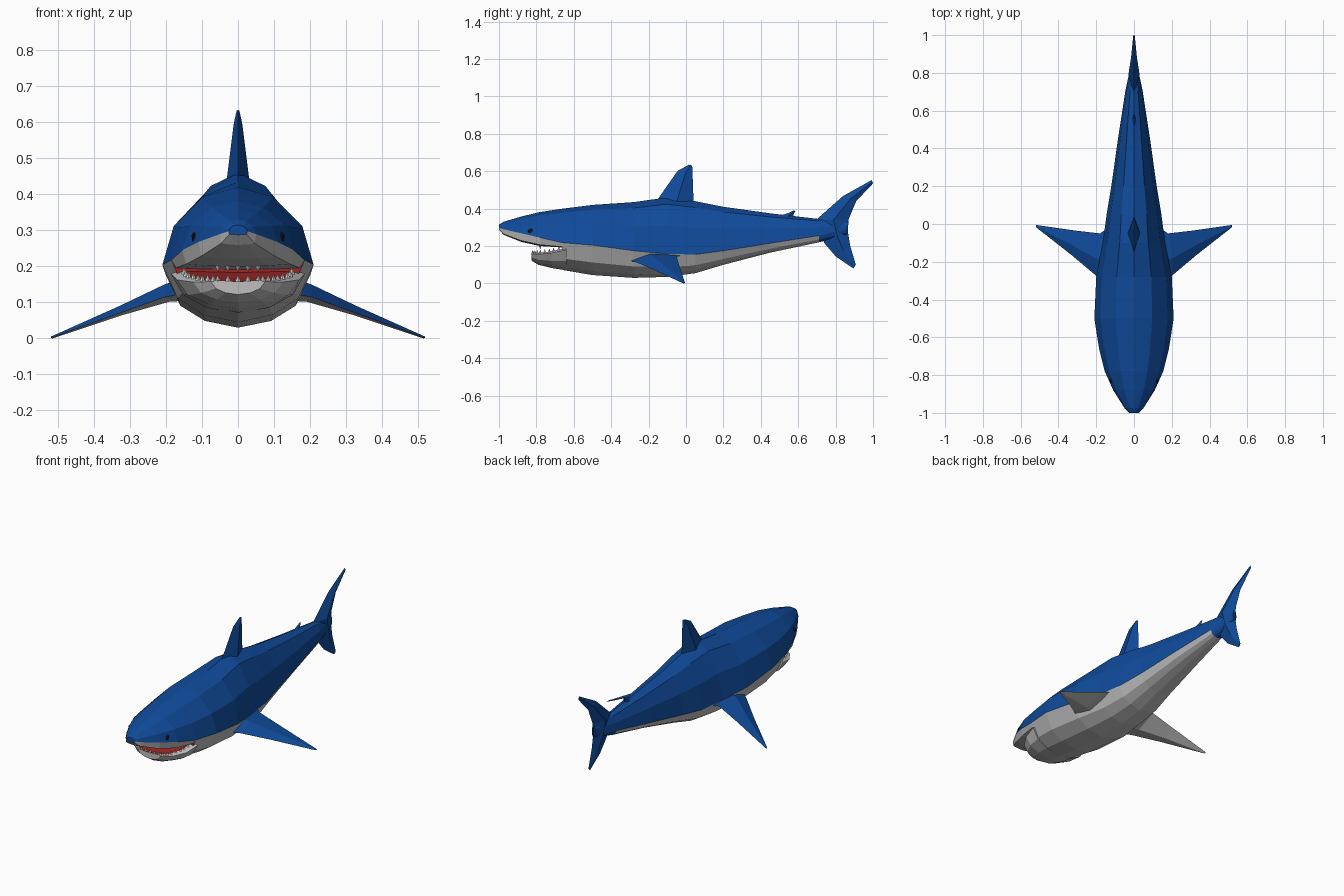
import bpy, bmesh, math
from mathutils import Vector, Matrix

if "Cube" in bpy.data.objects:
    bpy.data.objects.remove(bpy.data.objects["Cube"])


def material(name, rgb):
    m = bpy.data.materials.new(name)
    m.diffuse_color = (*rgb, 1)
    m.use_nodes = True
    m.node_tree.nodes["Principled BSDF"].inputs["Base Color"].default_value = m.diffuse_color
    return m


BLUE = material("deep_blue", (0.005, 0.07, 0.33))
GREY = material("belly_grey", (0.52, 0.52, 0.52))
RED = material("mouth_red", (0.35, 0.02, 0.02))
WHITE = material("tooth_white", (0.85, 0.85, 0.82))
BLACK = material("eye_black", (0.008, 0.008, 0.012))


def finish(name, bm, mats, mirror=False):
    bmesh.ops.recalc_face_normals(bm, faces=bm.faces)
    mesh = bpy.data.meshes.new(name)
    bm.to_mesh(mesh)
    bm.free()
    for m in mats:
        mesh.materials.append(m)
    ob = bpy.data.objects.new(name, mesh)
    bpy.context.collection.objects.link(ob)
    if mirror:
        ob.modifiers.new("mirror", "MIRROR")
    return ob


def loft(name, rings, mats, rule=lambda i, k: 0, caps=(0, 0), mirror=False):
    """Skin closed rings; rule(i, k) picks the material of side k in span i."""
    bm = bmesh.new()
    vs = [[bm.verts.new(p) for p in r] for r in rings]
    n = len(rings[0])
    for i in range(len(vs) - 1):
        for k in range(n):
            j = (k + 1) % n
            f = bm.faces.new((vs[i][k], vs[i][j], vs[i + 1][j], vs[i + 1][k]))
            f.material_index = rule(i, k)
    for r, c in zip((vs[0], vs[-1]), caps):
        bm.faces.new(r).material_index = c
    return finish(name, bm, mats, mirror)


def ring(y, half):
    """Symmetric ring from a half outline running top to bottom."""
    pts = half + [(-x, z) for x, z in half[-2:0:-1]]
    return [(x, y, z) for x, z in pts]


UPPER = [(0, 1), (0.46, 0.88), (0.85, 0.5)]
BELLY = [(1, 0), (0.8, 0.58), (0.46, 0.87), (0, 1)]
SNOUT = [(1, 0), (0.93, 0.85), (0.5, 0.97), (0, 1)]


def section(y, w, top, split, bot, lower):
    return ring(y, [(x * w, split + t * (top - split)) for x, t in UPPER]
                + [(x * w, split - t * (split - bot)) for x, t in lower])


# Body: y, half width, top, colour line, bottom
body = [(-0.66, 0.185, 0.40, 0.218, 0.072), (-0.5, 0.21, 0.42, 0.205, 0.045),
        (-0.28, 0.20, 0.435, 0.175, 0.03), (-0.1, 0.165, 0.46, 0.158, 0.035),
        (0.05, 0.145, 0.44, 0.155, 0.055), (0.2, 0.12, 0.41, 0.175, 0.10),
        (0.45, 0.085, 0.375, 0.215, 0.165), (0.71, 0.045, 0.345, 0.256, 0.22),
        (0.86, 0.012, 0.335, 0.29, 0.26)]
loft("body", [section(*s, BELLY) for s in body], [BLUE, GREY, RED],
     lambda i, k: 1 if 3 <= k <= 8 and i < 7 else 0, caps=(2, 0))

# Upper head with the snout overhanging the mouth
head = [(-1.0, 0.026, 0.315, 0.298, 0.288), (-0.975, 0.05, 0.33, 0.29, 0.26),
        (-0.88, 0.11, 0.358, 0.268, 0.222), (-0.78, 0.155, 0.382, 0.245, 0.2),
        (-0.66, 0.185, 0.40, 0.218, 0.192)]
loft("head", [section(*s, SNOUT) for s in head], [BLUE, GREY],
     lambda i, k: 1 if 3 <= k <= 8 else 0)

# Lower jaw: y, half width, lip height, bottom
jaw = [(-0.825, 0.075, 0.162, 0.122), (-0.79, 0.125, 0.163, 0.10),
       (-0.72, 0.17, 0.172, 0.083), (-0.64, 0.186, 0.192, 0.07)]


def jaw_ring(y, w, top, bot):
    h = top - bot
    return ring(y, [(0, top - 0.004), (0.82 * w, top), (w, top - 0.1 * h),
                    (0.82 * w, bot + 0.42 * h), (0.47 * w, bot + 0.13 * h), (0, bot)])


loft("lower_jaw", [jaw_ring(*s) for s in jaw], [GREY, RED],
     lambda i, k: 1 if k in (0, 9) else 0)

# Teeth: small cones following the lower and upper lips
bm = bmesh.new()


def tooth(x, y, z, up):
    turn = Matrix.Rotation(0 if up else math.pi, 4, 'X')
    bmesh.ops.create_cone(bm, cap_ends=True, segments=4, radius1=0.008, radius2=0,
                          depth=0.02, matrix=Matrix.Translation((x, y, z)) @ turn)


for x in range(5):
    tooth(-0.056 + 0.028 * x, -0.818, 0.168, True)
    tooth(-0.056 + 0.028 * x, -0.78, 0.193, False)
for a, b in zip(jaw, jaw[1:]):
    for t in (0.15, 0.5, 0.85):
        y, w, z = (a[q] + t * (b[q] - a[q]) for q in range(3))
        for s in (-1, 1):
            tooth(s * 0.84 * w, y, z + 0.006, True)
finish("teeth", bm, [WHITE])

# Eyes: flattened discs on the sides of the head
bm = bmesh.new()
bmesh.ops.create_icosphere(bm, subdivisions=1, radius=0.016,
                           matrix=Matrix.Translation((0.122, -0.83, 0.28))
                           @ Matrix.Diagonal((0.5, 1, 1, 1)))
finish("eyes", bm, [BLACK], mirror=True)


def upright_fin(name, spans):
    """Each span: leading y, z, trailing y, z, half thickness."""
    rings = []
    for ly, lz, ty, tz, h in spans:
        my, mz = ly + 0.55 * (ty - ly), lz + 0.55 * (tz - lz)
        rings.append([(0, ly, lz), (h, my, mz), (0, ty, tz), (-h, my, mz)])
    return loft(name, rings, [BLUE])


# Vertical fins
upright_fin("dorsal_fin", [(-0.18, 0.42, 0.045, 0.40, 0.036), (-0.15, 0.452, 0.04, 0.45, 0.03),
                           (-0.045, 0.602, 0.035, 0.59, 0.012), (0.015, 0.635, 0.033, 0.63, 0.004)])
upright_fin("rear_dorsal_fin", [(0.48, 0.355, 0.572, 0.345, 0.014),
                                (0.55, 0.378, 0.575, 0.37, 0.009),
                                (0.575, 0.39, 0.585, 0.387, 0.003)])
upright_fin("tail_fin", [(0.895, 0.08, 0.908, 0.10, 0.004), (0.80, 0.145, 0.878, 0.20, 0.014),
                         (0.74, 0.215, 0.865, 0.28, 0.024), (0.69, 0.335, 0.87, 0.345, 0.03),
                         (0.84, 0.468, 0.91, 0.44, 0.016), (0.993, 0.553, 1.0, 0.535, 0.004)])

# Pectoral fins: blue above, grey below
pectoral = [((0.12, -0.34, 0.13), (0.11, 0.0, 0.155), 0.035),
            ((0.205, -0.27, 0.115), (0.18, -0.05, 0.145), 0.024),
            ((0.33, -0.165, 0.07), (0.31, -0.035, 0.092), 0.013),
            ((0.515, -0.02, 0.003), (0.52, -0.005, 0.003), 0.003)]
rings = []
for le, te, h in pectoral:
    mid = Vector(le).lerp(Vector(te), 0.4)
    up = Vector((0.3 * h, 0, h))
    rings.append([le, mid + up, te, mid - up])
loft("pectoral_fins", rings, [BLUE, GREY], lambda i, k: 0 if k < 2 else 1, mirror=True)
